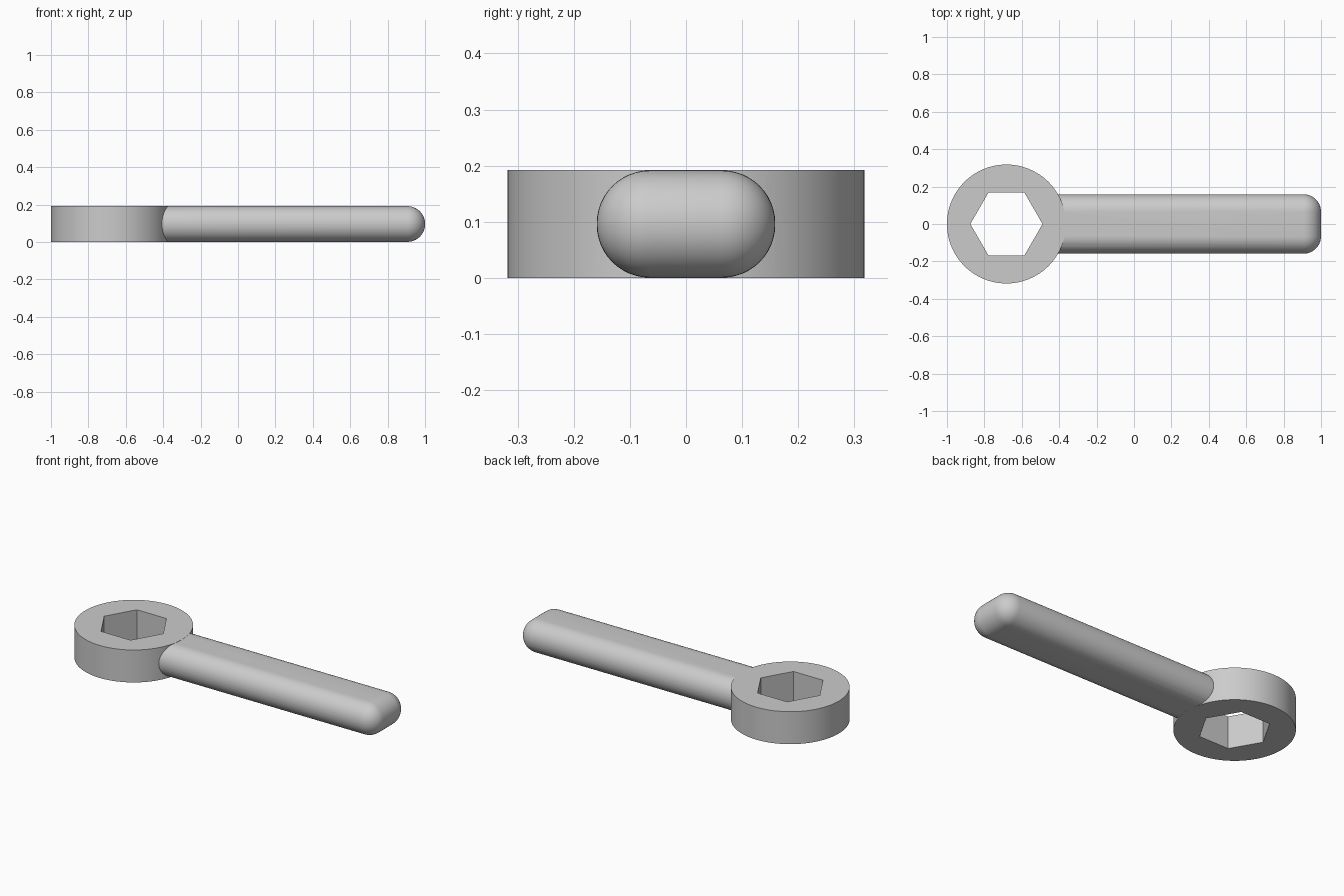
import bpy, bmesh, math

if "Cube" in bpy.data.objects:
    bpy.data.objects.remove(bpy.data.objects["Cube"], do_unlink=True)

HEAD_X, HEAD_R, HEX_R, HEIGHT = -0.682, 0.318, 0.193, 0.192
START_X, END_X, HALF_WIDTH = -0.45, 1.0, 0.159

steel = bpy.data.materials.new("plain grey")
steel.use_nodes = True
GREY = (0.6, 0.6, 0.6, 1)
steel.diffuse_color = GREY
steel.node_tree.nodes["Principled BSDF"].inputs["Base Color"].default_value = GREY


def prism(name, sides, radius, height):
    """Upright prism centred on the head axis."""
    bpy.ops.mesh.primitive_cylinder_add(vertices=sides, radius=radius, depth=height,
                                        location=(HEAD_X, 0, HEIGHT / 2))
    obj = bpy.context.object
    obj.name = name
    obj.data.materials.append(steel)
    return obj


def combine(target, other, operation):
    mod = target.modifiers.new(operation.lower(), 'BOOLEAN')
    mod.operation = operation
    mod.solver = 'EXACT'
    mod.object = other
    bpy.context.view_layer.objects.active = target
    bpy.ops.object.modifier_apply(modifier=mod.name)
    bpy.data.objects.remove(other, do_unlink=True)


# Ring head
wrench = prism("ring_wrench", 96, HEAD_R, HEIGHT)

# Handle: box with every edge rounded except where it enters the head
bm = bmesh.new()
bmesh.ops.create_cube(bm, size=1)
for v in bm.verts:
    v.co.x = END_X if v.co.x > 0 else START_X
    v.co.y *= 2 * HALF_WIDTH
    v.co.z = HEIGHT / 2 + v.co.z * (HEIGHT - 0.001)
rounded = [e for e in bm.edges if any(v.co.x > START_X + 0.01 for v in e.verts)]
bmesh.ops.bevel(bm, geom=rounded, offset=HEIGHT / 2 - 0.002, segments=12,
                profile=0.5, affect='EDGES')
mesh = bpy.data.meshes.new("handle")
bm.to_mesh(mesh)
bm.free()
handle = bpy.data.objects.new("handle", mesh)
bpy.context.collection.objects.link(handle)
mesh.materials.append(steel)
combine(wrench, handle, 'UNION')

# Hexagonal socket, with corners pointing along the handle
socket = prism("socket_cutter", 6, HEX_R, HEIGHT * 2)
socket.rotation_euler.z = math.radians(30)
socket.hide_render = True
bpy.context.view_layer.update()
combine(wrench, socket, 'DIFFERENCE')

bpy.ops.object.select_all(action='DESELECT')
wrench.select_set(True)
bpy.context.view_layer.objects.active = wrench
bpy.ops.object.shade_smooth_by_angle(angle=math.radians(30))
